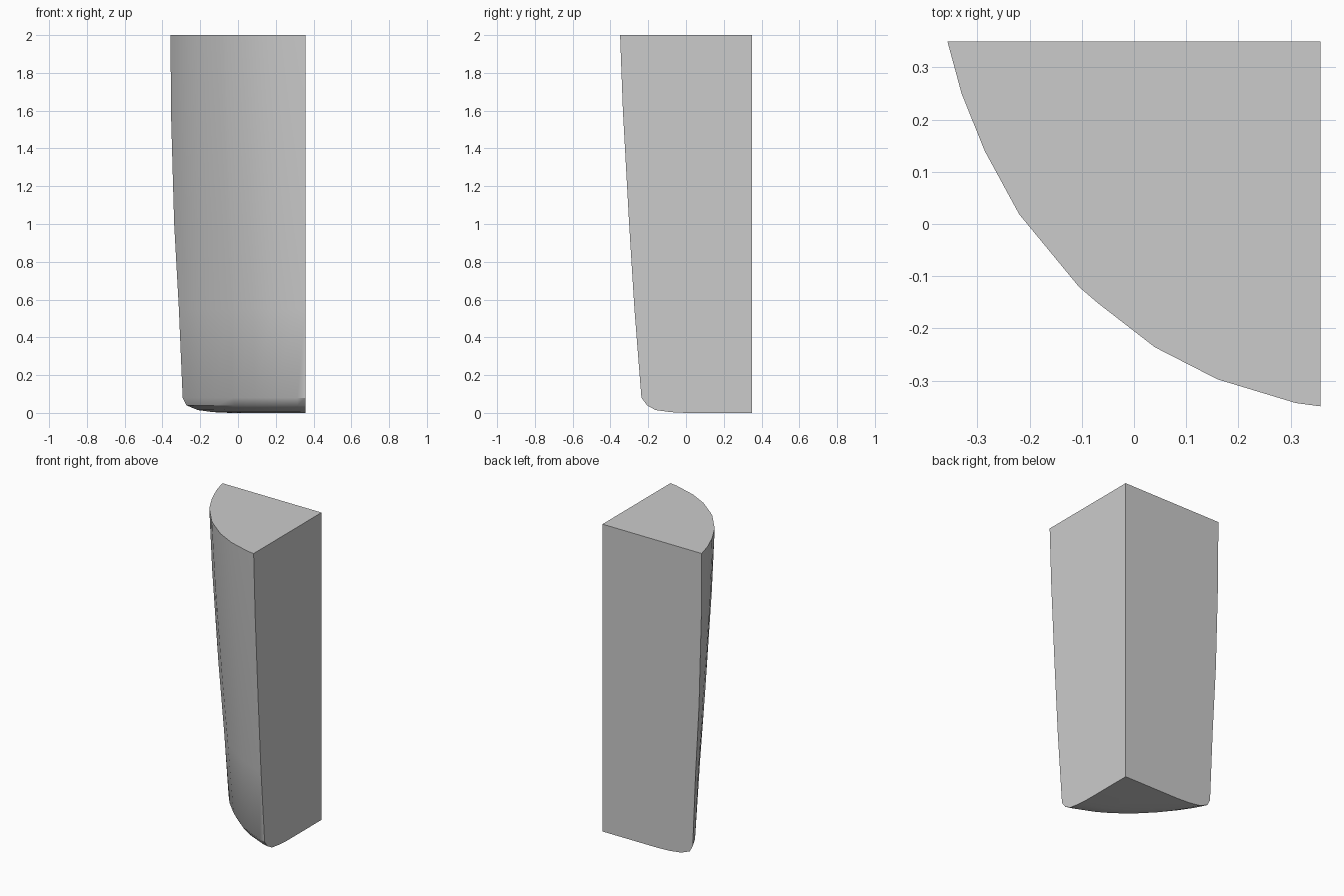
import bpy, bmesh, math

cube = bpy.data.objects.get("Cube")
if cube:
    bpy.data.objects.remove(cube)

# Flat grey finish
grey = bpy.data.materials.new("plain grey")
colour = (0.6, 0.6, 0.6, 1)
grey.diffuse_color = colour
grey.use_nodes = True
grey.node_tree.nodes["Principled BSDF"].inputs["Base Color"].default_value = colour

# Square back corner and the top curve, as fractions of the reach from that corner
CORNER = (0.357, 0.349)
CURVE = [(1, 0), (.962, .143), (.9, .3), (.808, .473), (.647, .673),
         (.598, .716), (.444, .838), (.276, .926), (.066, .991), (0, 1)]

# Height, reach towards -x, reach towards -y, inward pinch of the curve's middle
SECTIONS = [(0, .40, .35, .07), (.004, .49, .43, .07), (.015, .57, .51, .08),
            (.04, .63, .555, .09), (.08, .65, .585, .09), (.55, .67, .622, .07),
            (1, .695, .65, .05), (1.6, .712, .683, .02), (2, .714, .698, 0)]


def section_ring(bm, z, reach_x, reach_y, pinch):
    ring = [bm.verts.new((*CORNER, z))]
    for u, v in CURVE:
        s = 1 - pinch * math.sin(2 * math.atan2(v, u))
        ring.append(bm.verts.new((CORNER[0] - u * reach_x * s,
                                  CORNER[1] - v * reach_y * s, z)))
    return ring


# Tapered quarter leg: stacked sections joined into walls and closed at both ends
bm = bmesh.new()
rings = [section_ring(bm, *s) for s in SECTIONS]
for low, high in zip(rings, rings[1:]):
    for i in range(len(low)):
        j = (i + 1) % len(low)
        bm.faces.new((low[i], low[j], high[j], high[i]))
bm.faces.new(rings[0])
bm.faces.new(rings[-1])
bmesh.ops.recalc_face_normals(bm, faces=bm.faces)

mesh = bpy.data.meshes.new("tapered_leg")
bm.to_mesh(mesh)
bm.free()
mesh.materials.append(grey)
leg = bpy.data.objects.new("tapered_leg", mesh)
bpy.context.collection.objects.link(leg)

# Soft curved wall, crisp edges at the flat faces
bpy.context.view_layer.objects.active = leg
leg.select_set(True)
bpy.ops.object.shade_smooth_by_angle(angle=math.radians(30))
